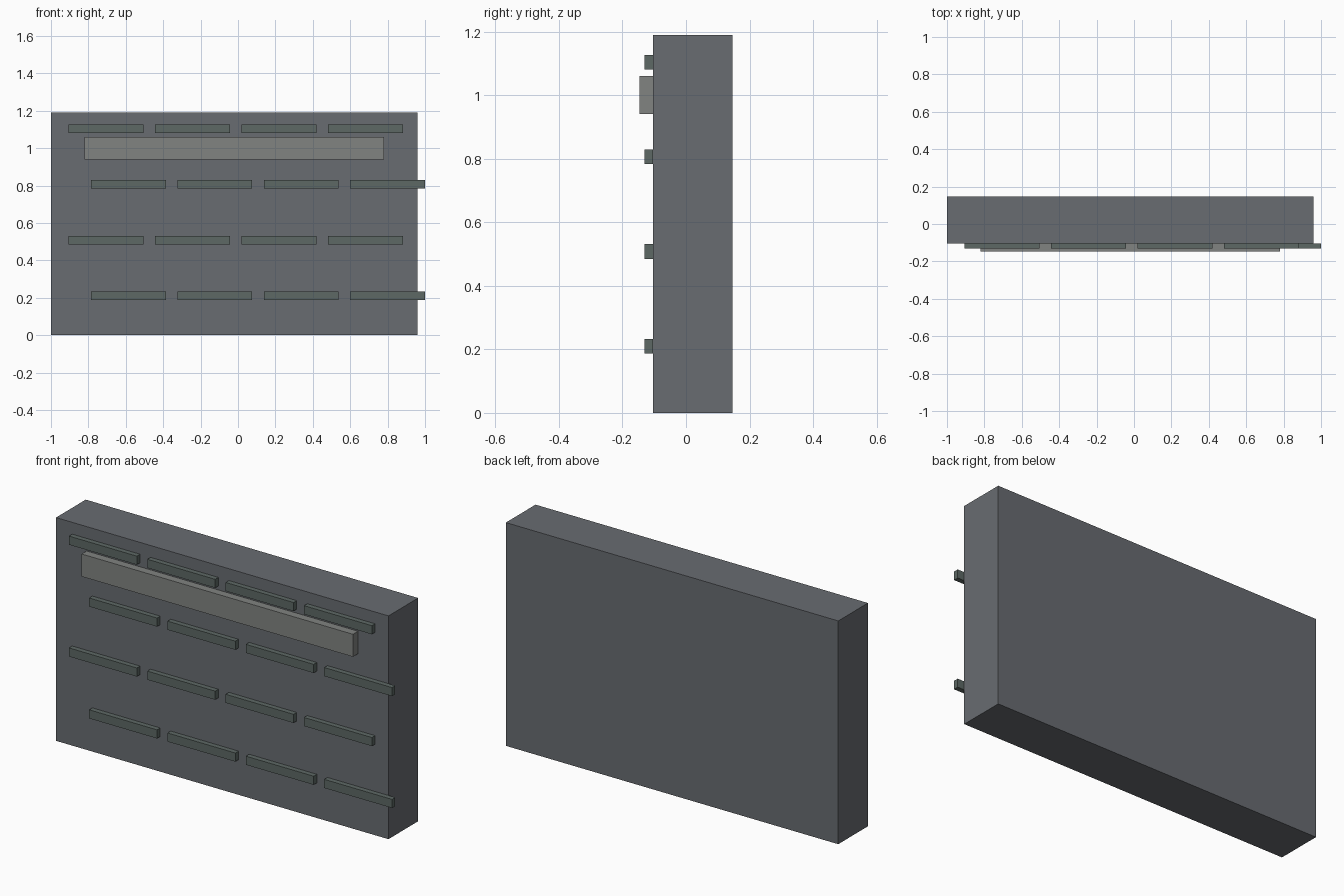
import bpy

if "Cube" in bpy.data.objects:
    bpy.data.objects.remove(bpy.data.objects["Cube"])


def material(name, rgb):
    m = bpy.data.materials.new(name)
    m.diffuse_color = (*rgb, 1.0)
    m.use_nodes = True
    m.node_tree.nodes["Principled BSDF"].inputs["Base Color"].default_value = m.diffuse_color
    return m


def box(name, x, y, z, mat):
    """Box from (min, max) ranges along each axis."""
    centre = [(a + b) / 2 for a, b in (x, y, z)]
    bpy.ops.mesh.primitive_cube_add(size=1, location=centre)
    ob = bpy.context.object
    ob.name = name
    ob.scale = [b - a for a, b in (x, y, z)]
    bpy.ops.object.transform_apply(location=False, rotation=False, scale=True)
    ob.data.materials.append(mat)
    return ob


wall_mat = material("dark_stone", (0.14, 0.15, 0.165))
brick_mat = material("mossy_stone", (0.11, 0.14, 0.13))
band_mat = material("pale_stone", (0.22, 0.23, 0.22))

FRONT = -0.104  # front face of the wall

# Main wall slab
box("wall", (-1.0, 0.96), (FRONT, 0.146), (0.0, 1.19), wall_mat)

# Raised band near the top
box("band", (-0.82, 0.78), (-0.146, FRONT), (0.94, 1.06), band_mat)

# Staggered courses of raised bricks; odd courses are shifted right
for row in range(4):
    z = 0.187 + 0.298 * row
    start = -0.786 if row % 2 == 0 else -0.905
    for col in range(4):
        x = start + 0.462 * col
        box(f"brick_{row}_{col}", (x, x + 0.4), (-0.131, FRONT),
            (z, z + 0.046), brick_mat)
